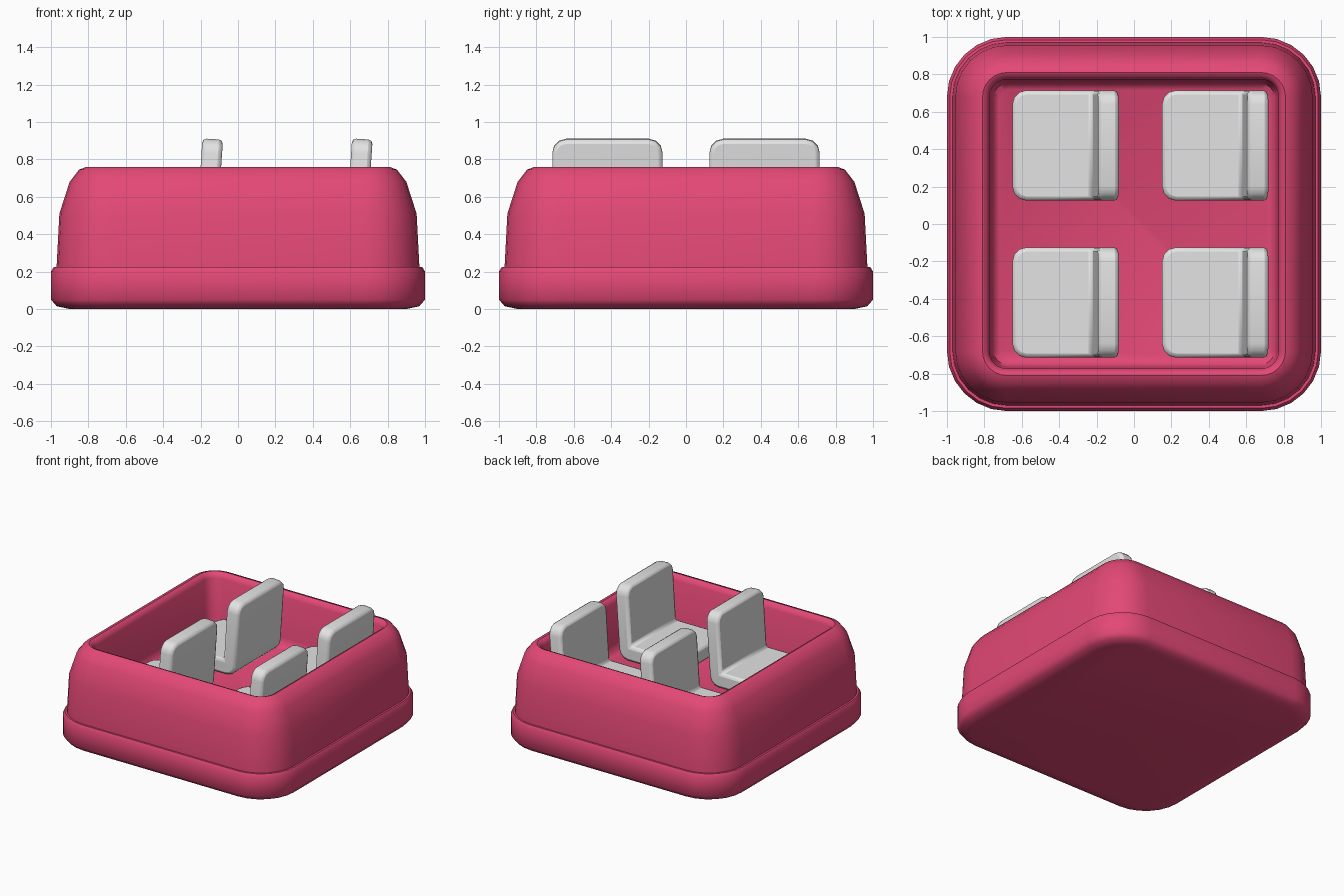
import bpy, bmesh, math

cube = bpy.data.objects.get("Cube")
if cube:
    bpy.data.objects.remove(cube, do_unlink=True)


def material(name, rgb):
    m = bpy.data.materials.new(name)
    m.use_nodes = True
    color = (*rgb, 1)
    m.diffuse_color = color
    m.node_tree.nodes["Principled BSDF"].inputs["Base Color"].default_value = color
    return m


def finish(bm, name, mat, angle):
    bmesh.ops.recalc_face_normals(bm, faces=bm.faces)
    mesh = bpy.data.meshes.new(name)
    bm.to_mesh(mesh)
    bm.free()
    mesh.materials.append(mat)
    ob = bpy.data.objects.new(name, mesh)
    bpy.context.collection.objects.link(ob)
    bpy.ops.object.select_all(action="DESELECT")
    ob.select_set(True)
    bpy.context.view_layer.objects.active = ob
    bpy.ops.object.shade_smooth_by_angle(angle=math.radians(angle))
    return ob


pink = material("raspberry pink", (0.77, 0.065, 0.18))
grey = material("light grey", (0.77, 0.77, 0.77))


# Tub: rounded-square rings lofted up the outside and down the inside
def ring(bm, half, z, steps=6):
    r = max(0.06, half - 0.68)
    verts = []
    for corner in range(4):
        mid = math.radians(45 + 90 * corner)
        cx = math.copysign(half - r, math.cos(mid))
        cy = math.copysign(half - r, math.sin(mid))
        for i in range(steps + 1):
            a = math.radians(90 * corner + 90 * i / steps)
            verts.append(bm.verts.new((cx + r * math.cos(a), cy + r * math.sin(a), z)))
    return verts


profile = [(0.9, 0), (0.97, 0.015), (1, 0.05), (1, 0.2), (0.985, 0.225), (0.97, 0.225),
           (0.955, 0.51), (0.9, 0.68), (0.85, 0.745), (0.81, 0.76), (0.79, 0.752),
           (0.773, 0.72), (0.765, 0.4), (0.75, 0.35), (0.72, 0.33)]
bm = bmesh.new()
rings = [ring(bm, *p) for p in profile]
for low, high in zip(rings, rings[1:]):
    for i in range(len(low)):
        j = (i + 1) % len(low)
        bm.faces.new((low[i], low[j], high[j], high[i]))
bm.faces.new(rings[0])
bm.faces.new(rings[-1])
finish(bm, "tub", pink, 42)


# Seats: an L-shaped side profile extruded across, with rounded corners
def seat(name, x, y, width=0.59):
    outline = [(-0.285, 0.33), (0.245, 0.33), (0.285, 0.905), (0.175, 0.912),
               (0.145, 0.45), (-0.285, 0.45)]
    bm = bmesh.new()
    side = bm.faces.new([bm.verts.new((x + px, y - width / 2, pz)) for px, pz in outline])
    new = bmesh.ops.extrude_face_region(bm, geom=[side])["geom"]
    bmesh.ops.translate(bm, vec=(0, width, 0),
                        verts=[v for v in new if isinstance(v, bmesh.types.BMVert)])

    def rounded(e):
        a, b = (v.co for v in e.verts)
        along_y = abs(a.y - b.y) > 0.1
        front = max(a.x, b.x) < x - 0.28
        top = min(a.z, b.z) > 0.9
        heel = along_y and a.z < 0.34 and a.x > x
        return heel or (not along_y and (front or top))

    bmesh.ops.bevel(bm, geom=[e for e in bm.edges if rounded(e)], offset=0.075,
                    segments=3, profile=0.5, affect="EDGES")
    ob = finish(bm, name, grey, 60)
    bev = ob.modifiers.new("soft edges", "BEVEL")
    bev.width = 0.022
    bev.segments = 2
    bev.limit_method = "ANGLE"
    bev.angle_limit = math.radians(50)


for row, x in (("front", -0.365), ("rear", 0.435)):
    for side, y in (("near", -0.42), ("far", 0.42)):
        seat(f"{row}_{side}_seat", x, y)
